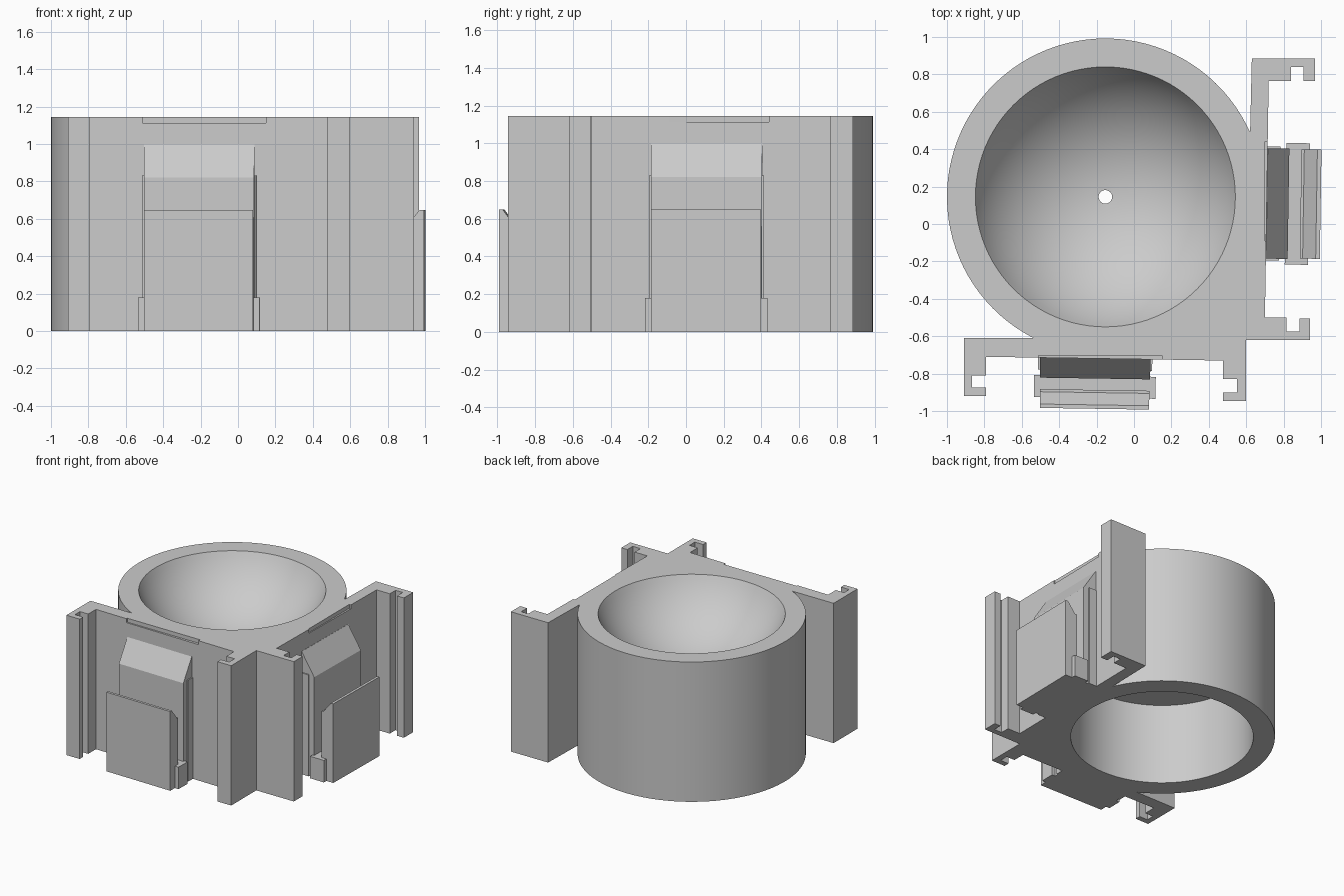
import bpy
import bmesh
from math import sin, cos, asin, pi, radians
from mathutils import Matrix, Vector

if "Cube" in bpy.data.objects:
    bpy.data.objects.remove(bpy.data.objects["Cube"], do_unlink=True)

grey = bpy.data.materials.new("plain grey")
grey.use_nodes = True
grey.diffuse_color = (0.6, 0.6, 0.6, 1)
grey.node_tree.nodes["Principled BSDF"].inputs["Base Color"].default_value = (0.6, 0.6, 0.6, 1)

HEIGHT = 1.145
CENTRE = Vector((-0.153, 0.145, 0))
SEGMENTS = 96


def finish(name, bm, matrix=Matrix()):
    bmesh.ops.recalc_face_normals(bm, faces=bm.faces)
    mesh = bpy.data.meshes.new(name)
    bm.to_mesh(mesh)
    bm.free()
    mesh.materials.append(grey)
    obj = bpy.data.objects.new(name, mesh)
    obj.matrix_world = matrix
    bpy.context.collection.objects.link(obj)
    return obj


def ring(bm, points, z):
    return [bm.verts.new((x, y, z)) for x, y in points]


def loop_edges(bm, verts):
    return [bm.edges.get(p) or bm.edges.new(p) for p in zip(verts, verts[1:] + verts[:1])]


def skin(bm, a, b):
    n = len(a)
    for i in range(n):
        j = (i + 1) % n
        bm.faces.new((a[i], a[j], b[j], b[i]))


def circle(r):
    steps = [2 * pi * i / SEGMENTS for i in range(SEGMENTS)]
    return [(CENTRE.x + r * cos(t), CENTRE.y + r * sin(t)) for t in steps]


def side_profile(name, profile, half_width, matrix):
    """Extrude an (outward, height) profile sideways in the clip frame."""
    bm = bmesh.new()
    ends = [[bm.verts.new((u, -v, z)) for v, z in profile] for u in (-half_width, half_width)]
    skin(bm, *ends)
    for end in ends:
        bm.faces.new(end)
    return finish(name, bm, matrix)


# Body outline: front rail, corner, right rail, then the round cup wall
outline = [
    (-0.91, -0.61), (-0.91, -0.92), (-0.79, -0.92), (-0.79, -0.875),
    (-0.865, -0.875), (-0.865, -0.81), (-0.79, -0.81), (-0.79, -0.71),
    (0.475, -0.73), (0.475, -0.83), (0.55, -0.83), (0.55, -0.90),
    (0.475, -0.90), (0.475, -0.945), (0.60, -0.945), (0.60, -0.62),
    (0.94, -0.62), (0.94, -0.505), (0.885, -0.505), (0.885, -0.575),
    (0.815, -0.575), (0.815, -0.50), (0.70, -0.50), (0.72, 0.765),
    (0.84, 0.765), (0.84, 0.84), (0.905, 0.84), (0.905, 0.765),
    (0.967, 0.765), (0.967, 0.885), (0.63, 0.885),
]
for i in range(61):
    t = radians(24 + 219 * i / 60)
    outline.append((CENTRE.x + 0.847 * cos(t), CENTRE.y + 0.847 * sin(t)))

# Inner profile (radius, height): spherical bowl, drain hole, ceiling, lower recess
RIM, DEPTH, DRAIN, CEILING = 0.695, 0.44, 0.036, 0.67
sphere = (RIM ** 2 + DEPTH ** 2) / (2 * DEPTH)
start, end = asin(RIM / sphere), asin(DRAIN / sphere)
inner = []
for i in range(21):
    a = start + (end - start) * i / 20
    inner.append((sphere * sin(a), HEIGHT - DEPTH + sphere * (1 - cos(a))))
inner += [(DRAIN, CEILING), (0.685, CEILING), (0.685, 0)]

bm = bmesh.new()
low, high = ring(bm, outline, 0), ring(bm, outline, HEIGHT)
skin(bm, low, high)
rings = [ring(bm, circle(r), z) for r, z in inner]
for a, b in zip(rings, rings[1:]):
    skin(bm, a, b)
for outer_loop, hole in ((high, rings[0]), (low, rings[-1])):
    edges = loop_edges(bm, outer_loop) + loop_edges(bm, hole)
    bmesh.ops.triangle_fill(bm, use_beauty=True, use_dissolve=False, edges=edges)
body = finish("cup_body_with_rails", bm)
bpy.ops.object.select_all(action="DESELECT")
body.select_set(True)
bpy.context.view_layer.objects.active = body

# Shallow notches in the top edge above each clip
for name, centre, size in (("front_notch", (-0.18, -0.744, 1.163), (0.66, 0.08, 0.1)),
                           ("right_notch", (0.74, 0.175, 1.163), (0.08, 0.53, 0.1))):
    bm = bmesh.new()
    bmesh.ops.create_cube(bm, size=1, matrix=Matrix.Translation(centre) @ Matrix.Diagonal((*size, 1)))
    cutter = finish(name, bm)
    cutter.hide_render = True
    cut = body.modifiers.new(name, "BOOLEAN")
    cut.operation = "DIFFERENCE"
    cut.solver = "EXACT"
    cut.object = cutter
    bpy.ops.object.modifier_apply(modifier=name)
    bpy.data.objects.remove(cutter, do_unlink=True)
bpy.ops.object.shade_smooth_by_angle(angle=radians(25))


# Spring clip assembly, used once on each rail
def clip(side, origin, angle, depth):
    frame = (Matrix.Translation(origin) @ Matrix.Rotation(radians(angle), 4, "Z")
             @ Matrix.Diagonal((1, depth, 1, 1)))

    def box(v0, v1, top):
        return [(v0, 0), (v1, 0), (v1, top), (v0, top)]

    side_profile(side + "_clip_wedge",
                 [(-0.03, 0), (0.115, 0), (0.115, 0.82), (0.0, 1.0), (-0.03, 1.0)], 0.295, frame)
    side_profile(side + "_clip_flange", box(-0.03, 0.068, 0.83), 0.305, frame)
    side_profile(side + "_clip_foot", box(0.10, 0.225, 0.18), 0.325, frame)
    side_profile(side + "_clip_latch",
                 [(0.18, 0), (0.287, 0), (0.287, 0.648), (0.265, 0.648),
                  (0.195, 0.56), (0.18, 0.56)], 0.292, frame)


clip("front", (-0.207, -0.718, 0), -0.9, 0.94)
clip("right", (0.711, 0.11, 0), 89.1, 1.0)
